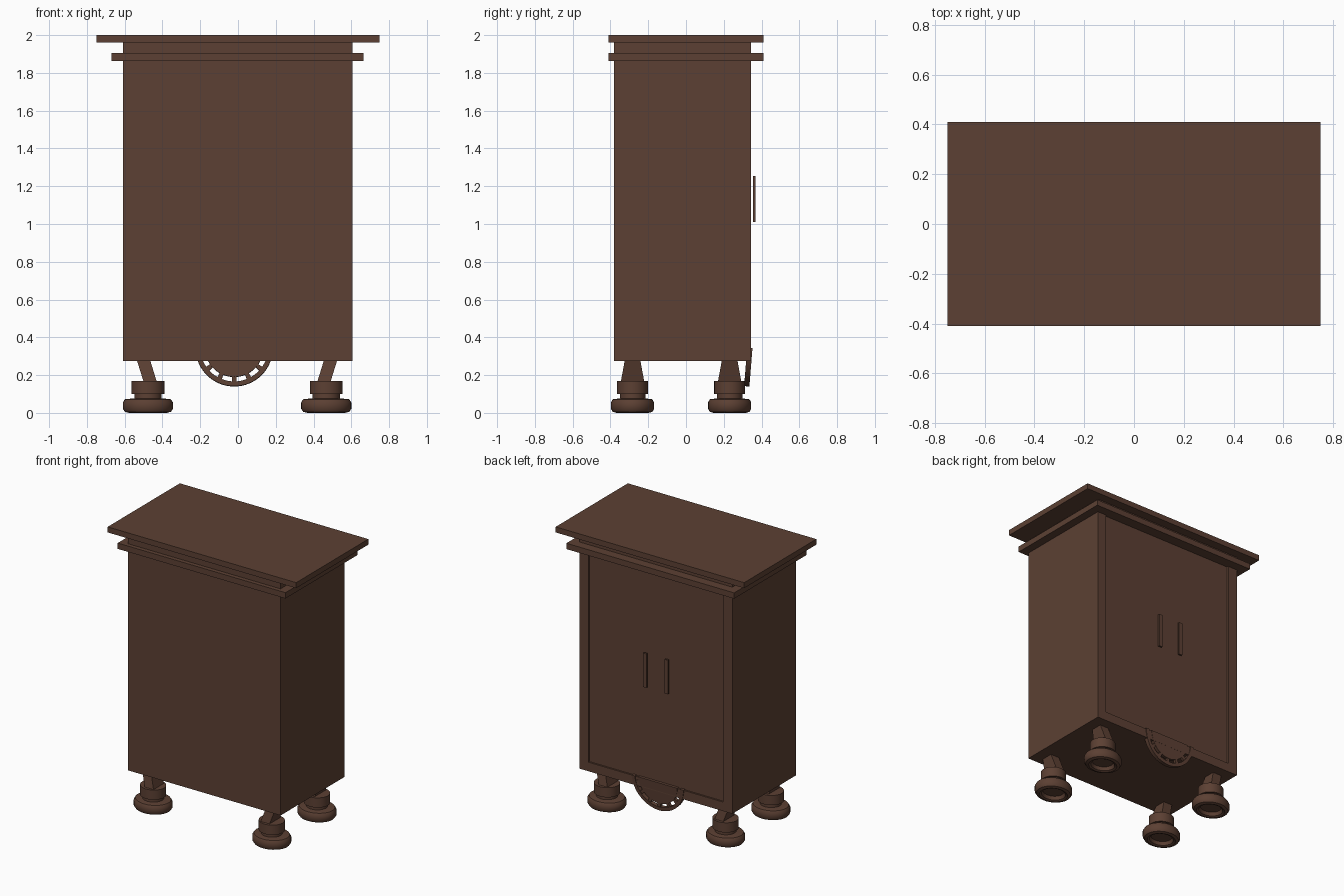
import bpy, bmesh, math

if "Cube" in bpy.data.objects:
    bpy.data.objects.remove(bpy.data.objects["Cube"], do_unlink=True)

wood = bpy.data.materials.new("dark_brown_wood")
wood.use_nodes = True
BROWN = (0.107, 0.051, 0.033, 1)
wood.diffuse_color = BROWN
wood.node_tree.nodes["Principled BSDF"].inputs["Base Color"].default_value = BROWN


def finish(name, bm, smooth=False):
    bmesh.ops.recalc_face_normals(bm, faces=bm.faces)
    mesh = bpy.data.meshes.new(name)
    bm.to_mesh(mesh)
    bm.free()
    mesh.materials.append(wood)
    obj = bpy.data.objects.new(name, mesh)
    bpy.context.collection.objects.link(obj)
    if smooth:
        bpy.ops.object.select_all(action="DESELECT")
        obj.select_set(True)
        bpy.context.view_layer.objects.active = obj
        bpy.ops.object.shade_smooth_by_angle(angle=math.radians(35))
    return obj


def box(name, x, y, z):
    bm = bmesh.new()
    bmesh.ops.create_cube(bm, size=1)
    for v in bm.verts:
        v.co = [lo + (c + 0.5) * (hi - lo) for c, (lo, hi) in zip(v.co, (x, y, z))]
    return finish(name, bm)


def lathe(name, profile, centre, y_scale, steps=32):
    bm = bmesh.new()
    verts = [bm.verts.new((r, 0, z)) for r, z in profile]
    edges = [bm.edges.new(pair) for pair in zip(verts, verts[1:])]
    bmesh.ops.spin(bm, geom=verts + edges, cent=(0, 0, 0), axis=(0, 0, 1),
                   angle=math.tau, steps=steps, use_duplicate=False)
    bmesh.ops.remove_doubles(bm, verts=bm.verts, dist=0.0001)
    for v in bm.verts:
        v.co.y *= y_scale
    obj = finish(name, bm, smooth=True)
    obj.location = (*centre, 0)
    return obj


def arc_plate(name, r_in, r_out, thick, start, end, steps):
    """Flat piece of a ring hanging in the xz plane."""
    bm = bmesh.new()
    angles = [start + (end - start) * i / steps for i in range(steps + 1)]
    outline = [(r_out, a) for a in angles] + [(r_in, a) for a in reversed(angles)]
    if r_in == 0:
        outline = outline[:steps + 1]
    face = bm.faces.new([bm.verts.new((r * math.cos(a), thick / 2, r * math.sin(a)))
                         for r, a in outline])
    grown = bmesh.ops.extrude_face_region(bm, geom=[face])["geom"]
    for v in grown:
        if isinstance(v, bmesh.types.BMVert):
            v.co.y -= thick
    obj = finish(name, bm, smooth=True)
    obj.location = (-0.02, 0.338, 0.345)
    obj.rotation_euler.x = -0.08
    return obj


# Cabinet body: a core with a raised frame around the recessed door panel
LEFT, RIGHT, FRONT, DOOR, BACK = 0.605, -0.61, -0.38, 0.333, 0.345
BASE, CORNICE = 0.275, 1.863
box("cabinet_body", (RIGHT, LEFT), (FRONT, DOOR), (BASE, CORNICE))
box("left_stile", (LEFT - 0.07, LEFT), (DOOR, BACK), (BASE, CORNICE))
box("right_stile", (RIGHT, RIGHT + 0.075), (DOOR, BACK), (BASE, CORNICE))
box("bottom_rail", (RIGHT + 0.075, LEFT - 0.07), (DOOR, BACK), (BASE, BASE + 0.065))

# Cornice and top
box("cornice", (-0.67, 0.665), (-0.41, 0.41), (CORNICE, 1.905))
box("top_neck", (RIGHT, LEFT), (FRONT, BACK), (1.905, 1.96))
box("top_slab", (-0.75, 0.75), (-0.41, 0.41), (1.96, 2.0))

# Door handles
for side, x in (("left", 0.072), ("right", -0.1)):
    box(side + "_handle", (x - 0.014, x + 0.014), (0.355, 0.368), (1.01, 1.255))

# Half-round ornament under the doors
arc_plate("ornament_rim", 0.18, 0.205, 0.028, math.pi, math.tau, 32)
arc_plate("ornament_fan", 0, 0.155, 0.024, math.pi, math.tau, 32)
for i in range(7):
    a = math.pi * (1 + (i + 0.5) / 7)
    arc_plate("ornament_rib", 0.15, 0.182, 0.02, a - 0.07, a + 0.07, 2)

# Feet: hollow bun, round collar and tapered leg
bun = [(0, 0.03), (0.075, 0.03), (0.085, 0.006), (0.1, 0), (0.122, 0.006),
       (0.133, 0.022), (0.133, 0.055), (0.122, 0.072), (0.075, 0.077), (0, 0.077)]
collar = [(0, 0.07), (0.072, 0.07), (0.072, 0.1), (0.087, 0.1), (0.087, 0.17), (0, 0.17)]
for side, sx, x in (("left", 1, 0.467), ("right", -1, -0.477)):
    for end, y in (("front", -0.283), ("back", 0.231)):
        name = end + "_" + side
        lathe(name + "_bun", bun, (x, y), 0.86)
        lathe(name + "_collar", collar, (x, y), 0.94)
        leg = box(name + "_leg", (-0.035, 0.035), (-0.04, 0.04), (0.165, BASE + 0.01))
        leg.location = (x, y, 0)
        for v in leg.data.vertices:
            top = v.co.z > 0.2
            v.co.x += sx * (0.025 if top else -0.012)
            v.co.y *= 1 if top else 1.55
